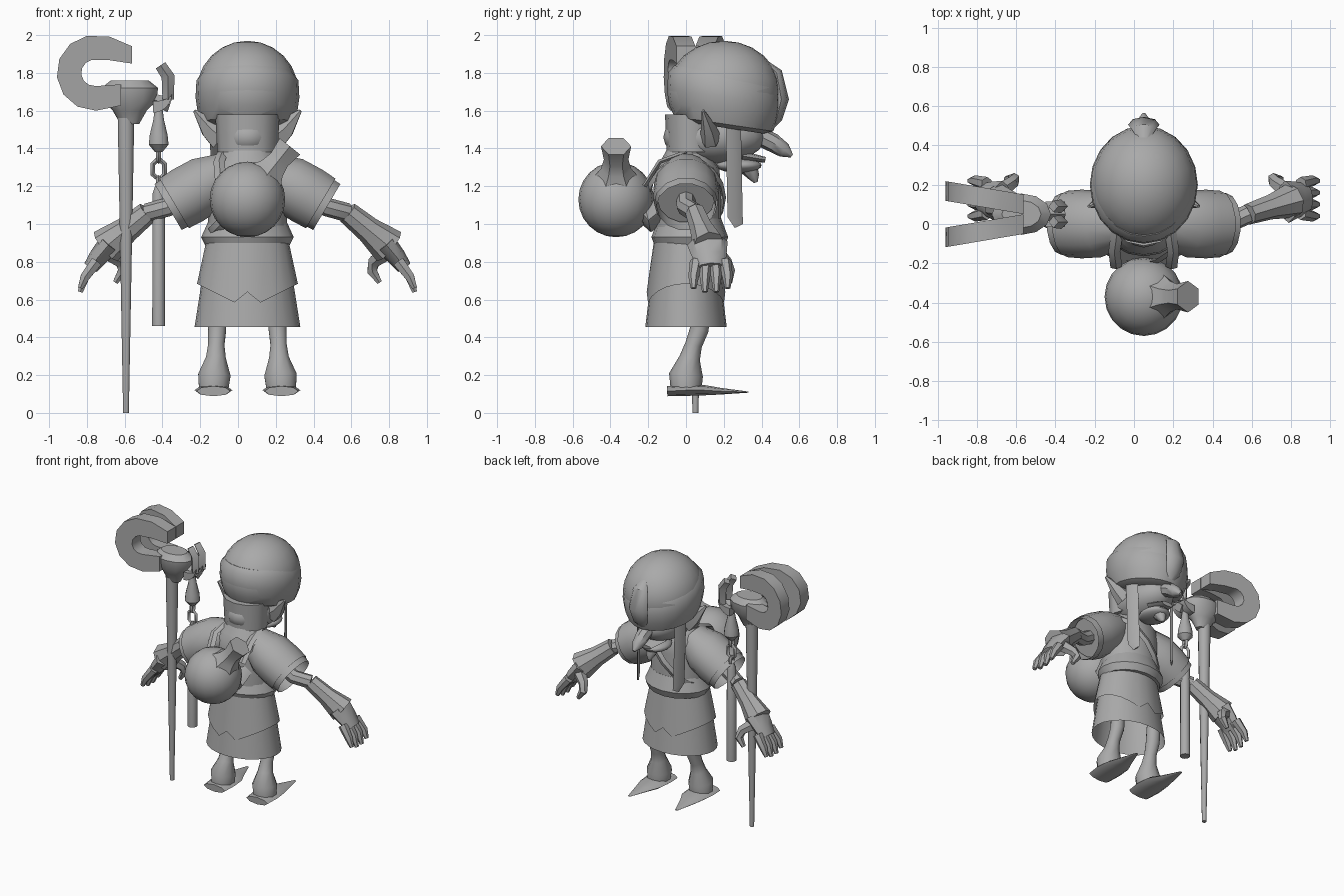
import bpy, bmesh, math
from mathutils import Vector, Matrix

cube = bpy.data.objects.get("Cube")
if cube:
    bpy.data.objects.remove(cube, do_unlink=True)

colour = [0.4, 0.4, 0.4, 1]
grey = bpy.data.materials.new("plain_grey")
grey.use_nodes = True
grey.diffuse_color = colour
grey.node_tree.nodes["Principled BSDF"].inputs["Base Color"].default_value = colour

centre = 0.05                  # body centre line
across, forward, up = Vector((1, 0, 0)), Vector((0, 1, 0)), Vector((0, 0, 1))
parts = []


def finish(name, bm):
    """Turn a bmesh into a named grey object."""
    bmesh.ops.recalc_face_normals(bm, faces=bm.faces[:])
    mesh = bpy.data.meshes.new(name)
    bm.to_mesh(mesh)
    bm.free()
    mesh.materials.append(grey)
    obj = bpy.data.objects.new(name, mesh)
    bpy.context.collection.objects.link(obj)
    parts.append(obj)


def sweep(name, points, radii, squash=1, ref=forward, sides=8, caps=True, reshape=None):
    """Skin elliptical rings along points; squash scales the radius along ref."""
    bm = bmesh.new()
    points = [Vector(point) for point in points]
    last = len(points) - 1
    rings = []
    for i, (point, radius) in enumerate(zip(points, radii)):
        tangent = (points[min(i + 1, last)] - points[max(i - 1, 0)]).normalized()
        u = (ref - tangent * ref.dot(tangent)).normalized()
        w = tangent.cross(u)
        angles = [math.tau * k / sides for k in range(sides)]
        rings.append([bm.verts.new(point + radius * (u * squash * math.cos(a) + w * math.sin(a)))
                      for a in angles])
    for ring, following in zip(rings, rings[1:]):
        for k in range(sides):
            bm.faces.new((ring[k - 1], ring[k], following[k], following[k - 1]))
    if caps:
        bm.faces.new(rings[0])
        bm.faces.new(rings[-1])
    if reshape:
        reshape(rings)
    finish(name, bm)


def upright(name, heights, radii, x=centre, y=0, **options):
    """Vertical sweep through the given heights."""
    sweep(name, [(x, y, z) for z in heights], radii, **options)


def middle(name, points, radii, **options):
    """Sweep lying on the body's centre plane, from (y, z) points."""
    sweep(name, [(centre, y, z) for y, z in points], radii, **options)


def egg(name, position, size, cut=None):
    """Ellipsoid, optionally trimmed below a tilted plane."""
    bm = bmesh.new()
    bmesh.ops.create_uvsphere(bm, u_segments=20, v_segments=12, radius=1)
    bmesh.ops.transform(bm, verts=bm.verts[:], matrix=Matrix.LocRotScale(Vector(position), None, Vector(size)))
    if cut:
        geometry = bm.verts[:] + bm.edges[:] + bm.faces[:]
        bmesh.ops.bisect_plane(bm, geom=geometry, plane_co=cut[0], plane_no=cut[1], clear_inner=True)
        bmesh.ops.holes_fill(bm, edges=[e for e in bm.edges if e.is_boundary])
    finish(name, bm)


# Head wrap: dome, wound band and a pointed fold over the brow
def lean(rings):
    """Tip every ring down toward the face."""
    for ring in rings:
        for vert in ring:
            vert.co.z -= (vert.co.y - .2) * .15


egg("turban", (centre, .2, 1.7), (.27, .3, .27), cut=((centre, .2, 1.53), (0, .15, 1)))
upright("turban_band", [1.51, 1.53, 1.6, 1.67, 1.76, 1.8], [.2, .24, .265, .275, .27, .24],
        y=.2, squash=1.09, sides=20, reshape=lean)
middle("turban_fold", [(.4, 1.88), (.48, 1.8), (.505, 1.66), (.48, 1.56), (.42, 1.47)],
       [.01, .06, .08, .06, .01], squash=.5)

# Face
egg("face", (centre, .15, 1.46), (.17, .27, .14))
upright("nape", [1.38, 1.58], [.16, .17], y=.03, squash=.83, sides=12)
middle("neck", [(0, 1.3), (.06, 1.44)], [.13, .13])
middle("nose", [(.36, 1.48), (.46, 1.43), (.52, 1.39), (.56, 1.36)], [.05, .05, .04, .01], ref=up)
middle("upper_lip", [(.3, 1.36), (.42, 1.34)], [.09, .05], squash=.3, ref=up)
egg("jaw", (centre, .28, 1.31), (.1, .12, .04))
middle("chin", [(.33, 1.3), (.36, 1.25), (.37, 1.22)], [.05, .03, .01])


# Robe
def zigzag(rings):
    """Cut a pointed hem that rises toward the sides."""
    for vert in rings[0]:
        offset = abs(vert.co.x - centre)
        vert.co.z = .64 - offset if offset < centre else .55 + offset / 2


upright("torso", [.9, 1.2, 1.3, 1.38], [.21, .21, .2, .13], y=.01, squash=.83, sides=16)
upright("skirt", [.455, .9], [.28, .21], squash=.77, sides=24, caps=False)
upright("overskirt", [.6, .9], [.267, .22], squash=.78, sides=24, caps=False, reshape=zigzag)
upright("belt", [.88, .93, 1.03], [.22, .245, .2], y=.02, squash=.83, sides=16)
upright("collar", [1.33, 1.39], [.17, .13], squash=.8, sides=12, caps=False)


def loop(name, middle_point, first_axis, second_axis, radius, steps, **options):
    """Closed band around an ellipse given by two axes."""
    turns = [math.tau * k / steps for k in range(steps + 1)]
    points = [Vector(middle_point) + first_axis * math.cos(a) + second_axis * math.sin(a) for a in turns]
    sweep(name, points, [radius] * len(points), sides=4, **options)


loop("chest_strap", (centre, 0, 1.14), (across + up) * .2, forward * .2, .03, 16, squash=.4)

# Flask carried on the back
flask = Vector((centre, -.37, 1.13))
spout = (across * .8 + up).normalized()
egg("flask_body", flask, [.2] * 3)
sweep("flask_neck", [flask + spout * d for d in (.15, .21, .27, .36)], [.12, .08, .065, .08], sides=6)
middle("flask_sling", [(-.1, 1.1), (-.2, 1.02), (-.24, 1.07)], [.15, .13, .1], squash=.5, ref=up)

# Paired parts, measured outward from the centre line
shoulder, sleeve_end = Vector((.1, 0, 1.28)), Vector((.42, 0, 1.09))
elbow, wrist, palm_end = Vector((.53, .05, 1.06)), Vector((.75, .12, .88)), Vector((.83, .13, .77))

for sign, side in ((1, "left"), (-1, "right")):
    def limb(name, points, radii, **options):
        outward = [(centre + sign * p[0], p[1], p[2]) for p in points]
        sweep(f"{side}_{name}", outward, radii, **options)

    # Ear, ribbon and flask strap
    limb("ear", [(.14, .13, 1.46), (.2, .12, 1.51), (.28, .09, 1.6)], [.08, .06, .01], squash=.7, sides=6)
    limb("ribbon", [(.18, .25, 1.56), (.17, .26, 1.04), (.16, .28, .99)], [.01, .01, .006],
         squash=4.5, ref=forward - across * sign * .5, sides=4)
    limb("back_strap", [(.13, 0, 1.38), (.15, -.14, 1.33), (.14, -.22, 1.2)], [.03] * 3,
         squash=.4, ref=up, sides=4)

    # Layered sleeve
    for layer, reach, flare in (("sleeve", 1, 1), ("shoulder_cape", .9, 1.08)):
        line = [shoulder.lerp(sleeve_end, reach * t) for t in (0, .4, .75, 1)]
        limb(layer, line, [flare * r for r in (.1, .145, .15, .145)], squash=1.08, sides=14, caps=False)
    limb("sleeve_lining", [shoulder, shoulder.lerp(sleeve_end, .8)], [.08, .14], squash=1.08, sides=14)

    # Arm, cuff and hand
    limb("arm", [sleeve_end.lerp(shoulder, .3), sleeve_end, elbow], [.05] * 3)
    limb("cuff", [elbow, elbow.lerp(wrist, .5), wrist], [.06, .07, .1], squash=.9)
    limb("palm", [elbow.lerp(wrist, .9), wrist.lerp(palm_end, .5), palm_end], [.06, .05, .04], squash=1.8)
    for number in range(4):
        spread = forward * (number - 1.5) * .05
        base = palm_end + spread - across * .03 + up * .03
        knuckle = base + across * .06 - up * .08 + spread * .2
        tip = knuckle + across * .025 - up * (.09 - spread.length * .4)
        limb(f"finger_{number + 1}", [base, knuckle, tip], [.035, .028, .015], sides=6)
    limb("thumb", [(.75, .15, .86), (.67, .21, .8), (.66, .23, .75), (.7, .23, .69)],
         [.05, .035, .03, .015], sides=6)

    # Leg, baggy ankle and pointed shoe
    limb("leg", [(.16, .08, .56), (.16, .07, .44), (.165, .04, .36), (.167, .02, .29), (.175, 0, .2), (.18, 0, .11)],
         [.05, .05, .045, .055, .09, .08], sides=10)
    limb("shoe", [(.18, -.1, .115), (.18, 0, .12), (.18, .1, .12), (.19, .18, .115), (.2, .33, .11)],
         [.09, .1, .09, .06, .01], squash=.3, ref=up)

# Staff
pole = -.593
upright("staff_pole", [0, 1.56], [.016, .046], x=pole, y=centre, sides=10)
upright("staff_hub", [1.53, 1.6, 1.65, 1.72, 1.76], [.05, .09, .14, .15, .1],
        x=pole + .02, y=centre, squash=.7, sides=12)


def horn(name, x, z, outer, inner, start, end, stretch, y_at):
    """Flat hooked plate: part of a ring, extruded in depth."""
    steps = 9
    turns = [math.radians(start + (end - start) * k / steps) for k in range(steps + 1)]
    outline = []
    for radius, order in ((outer, turns), (inner, turns[::-1])):
        for a in order:
            wide = stretch * outer / radius if math.cos(a) > 0 else 1
            outline.append((x + radius * wide * math.cos(a), z + radius * math.sin(a)))
    bm = bmesh.new()
    front, back = [[bm.verts.new((px, y_at(px) + depth, pz)) for px, pz in outline]
                   for depth in (-outer / 4, outer / 4)]
    bm.faces.new(front)
    bm.faces.new(back)
    for k in range(len(front)):
        bm.faces.new((front[k - 1], front[k], back[k], back[k - 1]))
    finish(name, bm)


def ring_plate(name, x, z, outer, inner, start, end, y_at):
    """Evenly wide hook."""
    horn(name, x, z, outer, inner, start, end, inner / outer, y_at)


for sign, side in ((1, "back"), (-1, "front")):
    def splay(x):
        return centre + sign * (.04 + max(0, -.5 - x) * .17)

    horn(f"{side}_crook", -.76, 1.8, .2, .07, 45, 300, 1.4, splay)
    horn(f"{side}_hook_base", -.45, 1.69, .1, .04, -90, 0, 1, splay)
    sweep(f"{side}_hook_tip", [(-.37, splay(0), 1.66), (-.37, splay(0), 1.78), (-.41, splay(0), 1.84)],
          [.03, .035, .03], sides=4)

# Pendant, chain and hanging rod
chain = -.42
sweep("pendant_bracket", [(-.45, centre, 1.66), (-.36, centre, 1.63)], [.03, .04], sides=4)
upright("pendant", [1.62, 1.55, 1.47, 1.42, 1.38], [.02, .03, .05, .055, .02], x=chain, y=centre, sides=10)
for name, height, axis, size in (("upper", 1.36, forward, .03), ("main", 1.29, across, .055),
                                 ("lower", 1.22, forward, .03)):
    loop(f"{name}_chain_link", (chain, centre, height), up * size, axis * size * .65, .013, 6,
         ref=across + forward - axis)
upright("hanging_rod", [.46, 1.16, 1.2], [.036, .034, .02], x=chain, y=centre, sides=10)

# Smooth shading with crisp edges
bpy.ops.object.select_all(action="DESELECT")
for obj in parts:
    obj.select_set(True)
bpy.context.view_layer.objects.active = parts[0]
bpy.ops.object.shade_smooth_by_angle(angle=math.radians(40))
